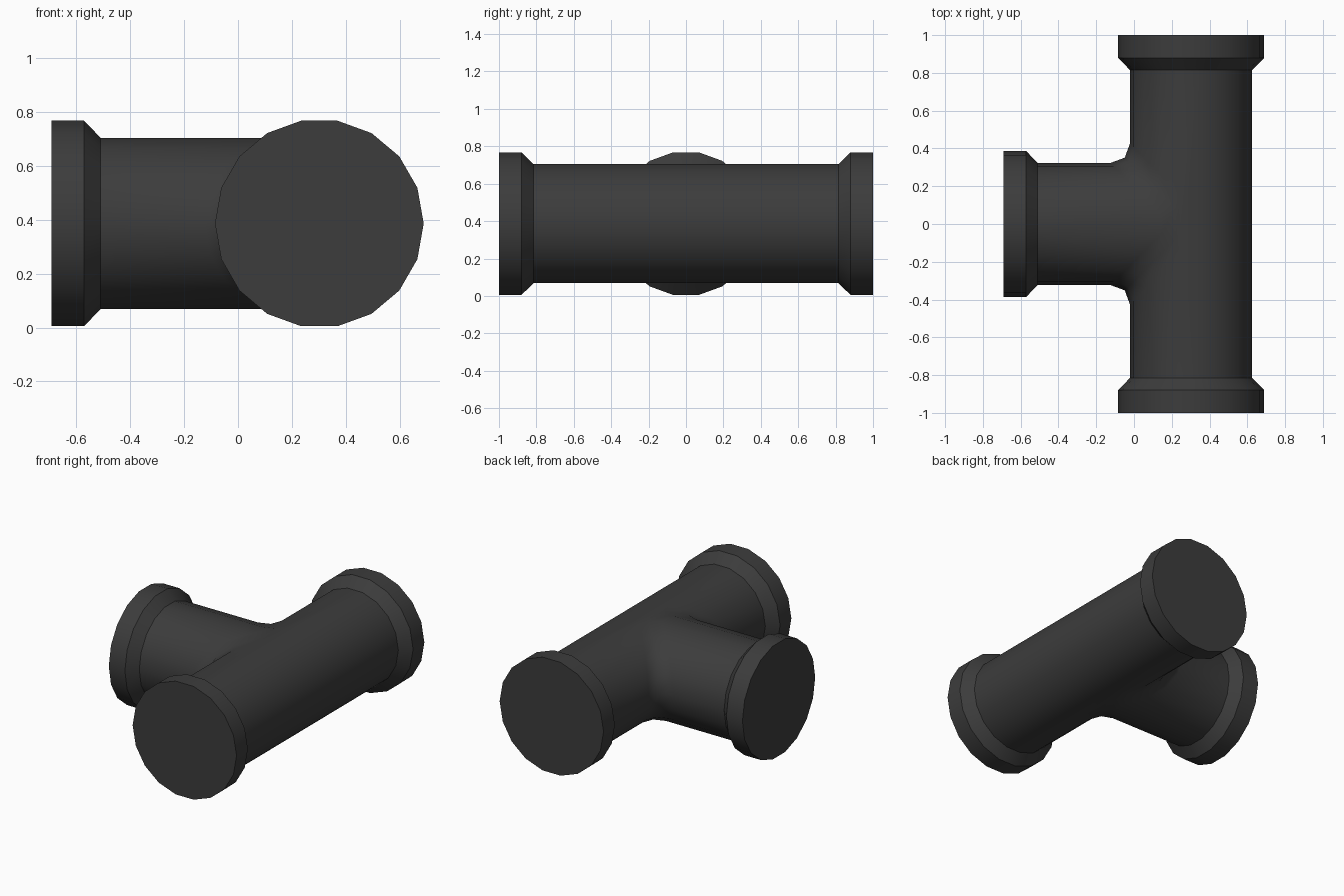
import bpy, bmesh
from math import sin, cos, radians
from mathutils import Matrix, Vector

if "Cube" in bpy.data.objects:
    bpy.data.objects.remove(bpy.data.objects["Cube"])

N = 18                       # sides of every tube
R, RC = 0.323, 0.3875        # tube and collar radii
CX, CZ = 0.302, 0.3865       # main tube axis
Y_END, X_END = 0.815, -0.51  # where tubes meet the collars
D = 0.104                    # fillet size at the junction

mat = bpy.data.materials.new("dark_grey")
mat.diffuse_color = (0.045, 0.045, 0.045, 1)
mat.use_nodes = True
mat.node_tree.nodes["Principled BSDF"].inputs["Base Color"].default_value = mat.diffuse_color


def finish(bm, name):
    bmesh.ops.remove_doubles(bm, verts=bm.verts, dist=1e-5)
    bmesh.ops.recalc_face_normals(bm, faces=bm.faces)
    me = bpy.data.meshes.new(name)
    bm.to_mesh(me)
    bm.free()
    me.materials.append(mat)
    ob = bpy.data.objects.new(name, me)
    bpy.context.collection.objects.link(ob)
    me.shade_smooth()
    return ob


# Tee body: both tubes share height levels, so the fillet is exact per level
bm = bmesh.new()


def face(pts):
    bm.faces.new([bm.verts.new(p) for p in pts])


def junction_row(k, s):
    a = radians(20 * k)
    c, z = R * cos(a), CZ + R * sin(a)
    x = CX - c
    q = 0.27 * D
    return [Vector(p) for p in ((x, s * Y_END, z), (x, s * (c + D), z),
            (x - q, s * (c + q), z), (x - D, s * c, z), (X_END, s * c, z))]


def back_row(k):
    a = radians(20 * k)
    return [Vector((CX + R * cos(a), s * Y_END, CZ + R * sin(a))) for s in (1, -1)]


for k in range(-4, 4):
    rows = [(junction_row(k, s), junction_row(k + 1, s)) for s in (1, -1)]
    rows.append((back_row(k), back_row(k + 1)))
    for lo, hi in rows:
        for i in range(len(lo) - 1):
            face((lo[i], lo[i + 1], hi[i + 1], hi[i]))

# Flat top and bottom T-shaped facets
for k in (4, -4):
    l, r, b = junction_row(k, 1), junction_row(k, -1), back_row(k)
    for i in range(1, 4):
        face((l[i], l[i + 1], r[i + 1], r[i]))
    face((l[0], l[1], r[1], r[0], b[1], b[0]))
finish(bm, "tee_body")


# Collars: taper, rim and closed end, built along +y and turned into place
def collar(name, centre, turn, depth_total):
    bm = bmesh.new()
    rings = []
    for r, y in ((R, -depth_total), (RC, -0.12), (RC, 0)):
        rings.append([bm.verts.new((r * cos(radians(20 * i)), y, r * sin(radians(20 * i))))
                      for i in range(N)])
    for a, b in zip(rings, rings[1:]):
        for i in range(N):
            j = (i + 1) % N
            bm.faces.new((a[i], a[j], b[j], b[i]))
    bm.faces.new(rings[-1])
    bm.transform(Matrix.Translation(centre) @ Matrix.Rotation(radians(turn), 4, 'Z'))
    ob = finish(bm, name)
    bpy.ops.object.select_all(action='DESELECT')
    ob.select_set(True)
    bpy.context.view_layer.objects.active = ob
    bpy.ops.object.shade_smooth_by_angle(angle=radians(30))


collar("back_collar", (CX, 1, CZ), 0, 1 - Y_END)
collar("front_collar", (CX, -1, CZ), 180, 1 - Y_END)
collar("branch_collar", (-0.692, 0, CZ), 90, 0.692 + X_END)
